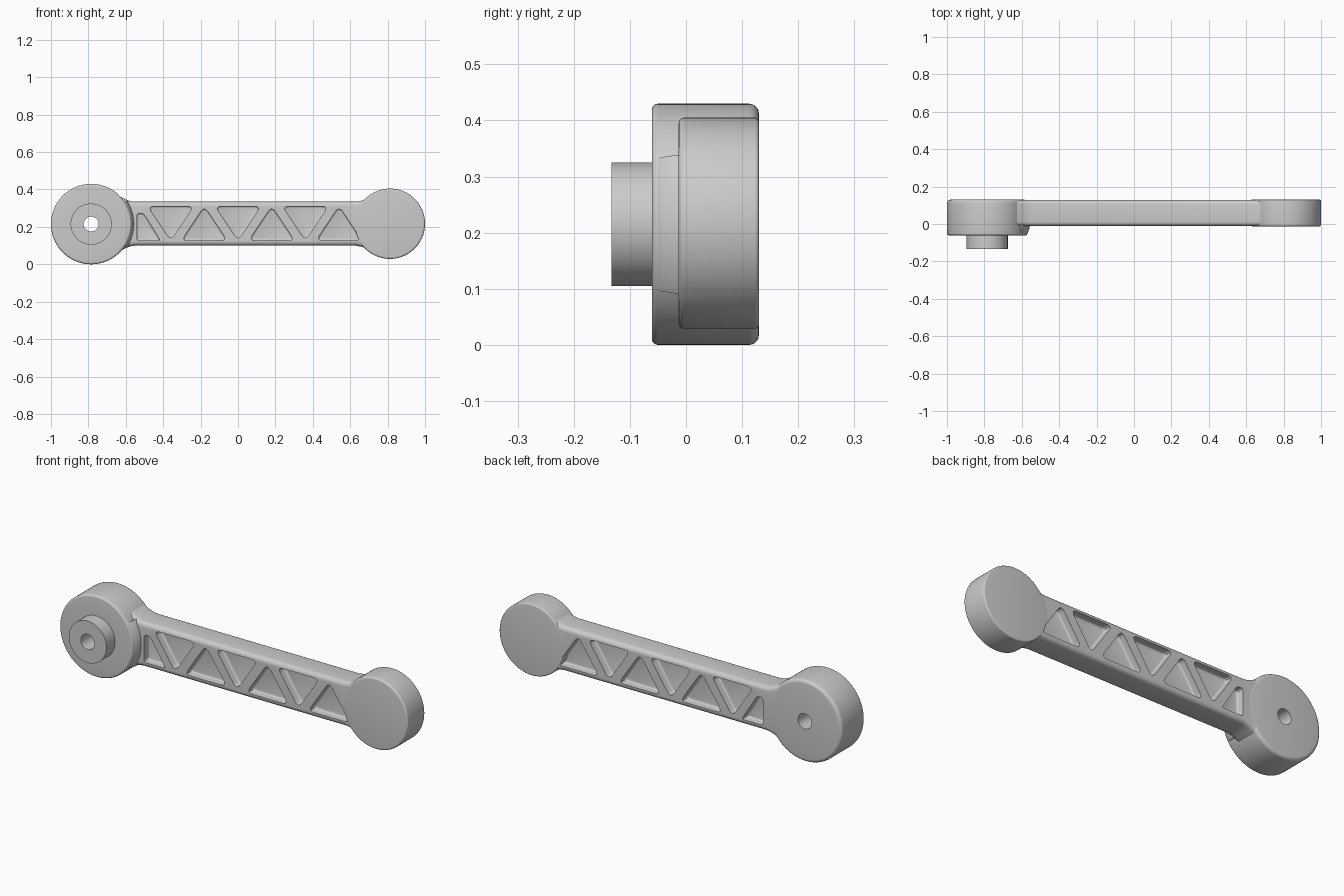
import bpy, bmesh, math
from mathutils import Vector

cube = bpy.data.objects.get("Cube")
if cube:
    bpy.data.objects.remove(cube, do_unlink=True)

COLOUR = (0.6, 0.6, 0.6, 1)
grey = bpy.data.materials.new("plain grey")
grey.use_nodes = True
grey.diffuse_color = COLOUR
grey.node_tree.nodes["Principled BSDF"].inputs["Base Color"].default_value = COLOUR

MID = 0.217          # height of the arm's long axis
FRONT, BACK = -0.013, 0.13


def finish(name, bm):
    bmesh.ops.recalc_face_normals(bm, faces=bm.faces)
    mesh = bpy.data.meshes.new(name)
    bm.to_mesh(mesh)
    bm.free()
    mesh.materials.append(grey)
    ob = bpy.data.objects.new(name, mesh)
    bpy.context.collection.objects.link(ob)
    bpy.ops.object.select_all(action='DESELECT')
    ob.select_set(True)
    bpy.context.view_layer.objects.active = ob
    bpy.ops.object.shade_smooth_by_angle(angle=math.radians(32))


def lathe(name, cx, cz, profile, a0=0.0, a1=2 * math.pi, steps=96):
    """Turn a closed (radius, y) profile about a y-directed axis."""
    bm = bmesh.new()
    full = a1 - a0 > 6.28
    rings = []
    for i in range(steps if full else steps + 1):
        a = a0 + (a1 - a0) * i / steps
        rings.append([bm.verts.new((cx + r * math.cos(a), y, cz + r * math.sin(a)))
                      for r, y in profile])
    n = len(profile)
    for i in range(steps):
        p, q = rings[i], rings[(i + 1) % len(rings)]
        for j in range(n):
            k = (j + 1) % n
            bm.faces.new((p[j], p[k], q[k], q[j]))
    if not full:
        bm.faces.new(rings[0])
        bm.faces.new(rings[-1])
    bmesh.ops.remove_doubles(bm, verts=bm.verts, dist=1e-5)
    finish(name, bm)


def quarter(fillet, steps=5):
    """(inset, depth) pairs of a quarter round, from the flat face to the wall."""
    angles = [math.pi / 2 * i / steps for i in range(steps + 1)]
    return [(fillet * (1 - math.sin(t)), fillet * (1 - math.cos(t))) for t in angles]


def round_rim(r, y, fillet, inward):
    return [(r - d, y + inward * h) for d, h in quarter(fillet)]


def inset(pts, d):
    """Move a closed xz outline inwards by d."""
    n = len(pts)
    area = sum(pts[i - 1][0] * pts[i][1] - pts[i][0] * pts[i - 1][1] for i in range(n))
    sign = 1 if area > 0 else -1
    out = []
    for i in range(n):
        p = Vector(pts[i])
        e = (p - Vector(pts[i - 1])).normalized()
        f = (Vector(pts[(i + 1) % n]) - p).normalized()
        m = Vector((-e.y - f.y, e.x + f.x)) * sign
        out.append(p + m * (d / (1 + e.dot(f))))
    return out


def add_ring(bm, pts, y):
    return [bm.verts.new((p[0], y, p[1])) for p in pts]


def bridge(bm, rings):
    for a, b in zip(rings, rings[1:]):
        for i in range(len(a)):
            bm.faces.new((a[i - 1], a[i], b[i], b[i - 1]))


def ring_edges(bm, ring):
    return [bm.edges.get((ring[i - 1], ring[i])) for i in range(len(ring))]


def round_corners(pts, t, steps=6):
    out = []
    for i, p in enumerate(pts):
        p = Vector(p)
        a = p + (Vector(pts[i - 1]) - p).normalized() * t
        b = p + (Vector(pts[(i + 1) % len(pts)]) - p).normalized() * t
        for k in range(steps + 1):
            s = k / steps
            out.append(a * (1 - s) ** 2 + p * 2 * s * (1 - s) + b * s * s)
    return out


# Large hub with boss and through bore
HUB_X, HUB_Z = -0.785, 0.215
hub_profile = ([(0.04, BACK)] + round_rim(0.215, BACK, 0.018, -1)
               + round_rim(0.215, -0.061, 0.011, 1)[::-1]
               + [(0.11, -0.061), (0.11, -0.133), (0.04, -0.133)])
lathe("large_hub", HUB_X, HUB_Z, hub_profile)

# Sloped collar where the hub meets the beam
collar = [(0.2, -0.052), (0.213, -0.052), (0.219, -0.045), (0.229, -0.008), (0.229, 0.02), (0.2, 0.02)]
lathe("hub_collar", HUB_X, HUB_Z, collar, -math.radians(33), math.radians(33), 32)

# Small hub, solid disc
tip = ([(0.0, BACK)] + round_rim(0.188, BACK, 0.007, -1)
       + round_rim(0.188, FRONT, 0.010, 1)[::-1] + [(0.0, FRONT)])
lathe("small_hub", 0.812, MID, tip)

# Beam outline, slightly flared into both hubs
top = [(-0.68, 0.15), (-0.64, 0.15), (-0.60, 0.130), (-0.575, 0.121), (-0.55, 0.1175),
       (0.63, 0.1175), (0.665, 0.124), (0.69, 0.138), (0.72, 0.138)]
outline = [(x, MID + h) for x, h in top] + [(x, MID - h) for x, h in reversed(top)]

# Triangular pocket outlines that leave a zigzag of ribs
LOW, HIGH, HALF, DEPTH = 0.127, 0.310, 0.122, 0.04
pockets = [round_corners([(-0.54, LOW), (-0.415, LOW), (-0.505, 0.272), (-0.54, 0.272)], 0.016)]
for i in range(6):
    x = -0.36 + 0.18 * i
    base, apex = (HIGH, LOW) if i % 2 == 0 else (LOW, HIGH)
    pockets.append(round_corners([(x - HALF, base), (x + HALF, base), (x, apex)], 0.036))

# Beam: rounded long edges, both flat faces pierced by pockets with filleted floors
bm = bmesh.new()
Y0, Y1 = FRONT + 0.001, BACK - 0.001
rim = quarter(0.024)
shell = ([add_ring(bm, inset(outline, d), Y0 + h) for d, h in rim]
         + [add_ring(bm, inset(outline, d), Y1 - h) for d, h in reversed(rim)])
bridge(bm, shell)
for face_ring, y, inward in ((shell[0], Y0, 1), (shell[-1], Y1, -1)):
    borders = ring_edges(bm, face_ring)
    for pts in pockets:
        rings = [add_ring(bm, pts, y)]
        rings += [add_ring(bm, inset(pts, d), y + inward * (DEPTH - h))
                  for d, h in reversed(quarter(0.008, 3))]
        bridge(bm, rings)
        bm.faces.new(rings[-1])
        borders += ring_edges(bm, rings[0])
    bmesh.ops.triangle_fill(bm, edges=borders, use_beauty=True, normal=(0, -inward, 0))
finish("truss_beam", bm)
